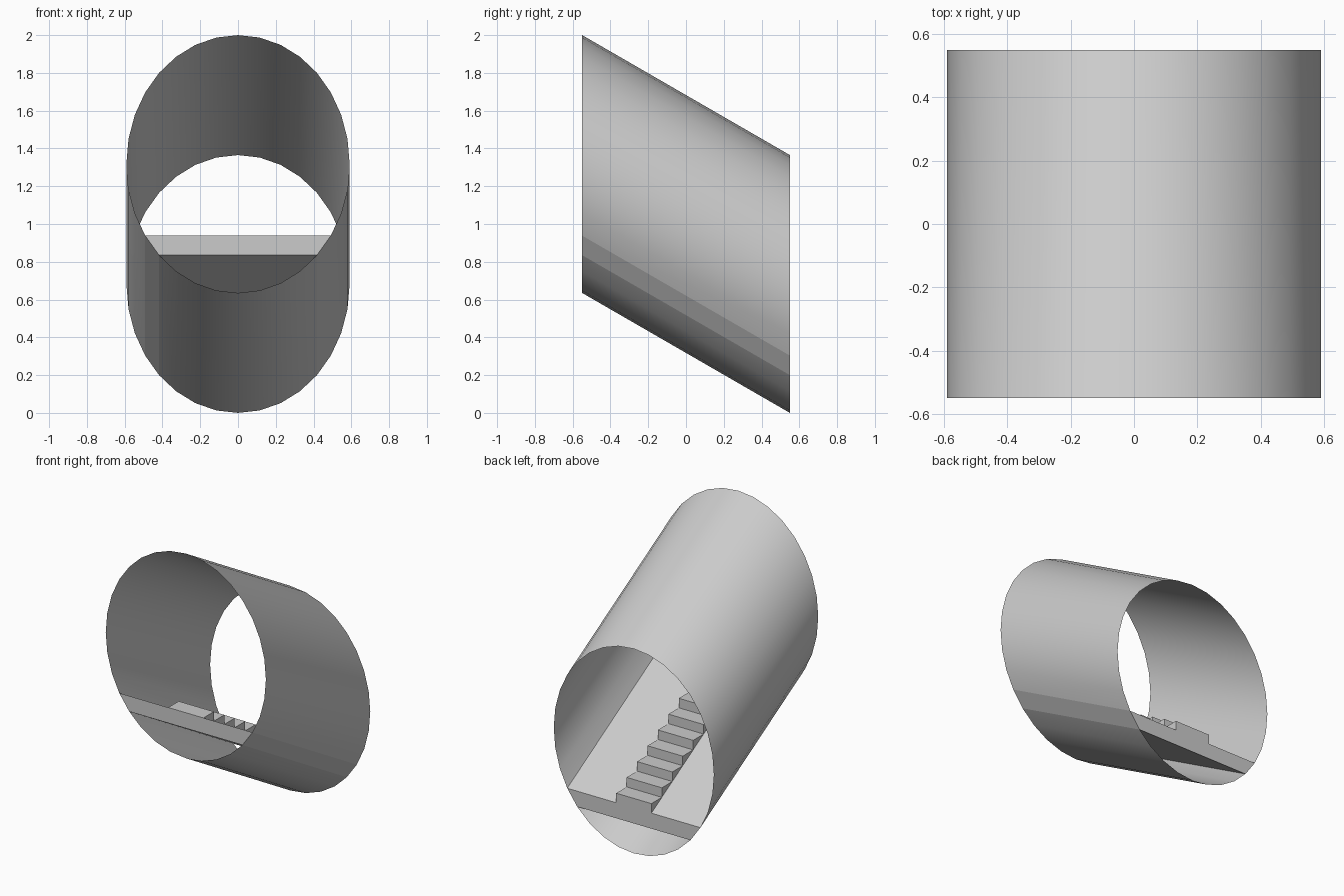
import bpy, bmesh
from math import sin, cos, pi, tan, radians

if "Cube" in bpy.data.objects:
    bpy.data.objects.remove(bpy.data.objects["Cube"])

SIDES = 32
Y = 0.55                                  # half depth
SLOPE = tan(radians(30))
RZ = (2 - 2 * Y * SLOPE) / 2              # upright half height of the cut ellipse
RX = RZ * cos(radians(30))                # true tube radius


def drop(y):
    """Height of the tube axis at depth y."""
    return 1 - y * SLOPE


def ring_point(i, y):
    a = 2 * pi * i / SIDES
    return (RX * cos(a), y, drop(y) + RZ * sin(a))


def make_object(name, bm, smooth=False):
    mesh = bpy.data.meshes.new(name)
    for f in bm.faces:
        f.smooth = smooth
    bm.to_mesh(mesh)
    bm.free()
    ob = bpy.data.objects.new(name, mesh)
    bpy.context.collection.objects.link(ob)
    return ob


def prism(bm, a, b):
    """Closed solid between two matching outlines."""
    va = [bm.verts.new(p) for p in a]
    vb = [bm.verts.new(p) for p in b]
    bm.faces.new(va)
    bm.faces.new(vb[::-1])
    n = len(a)
    for i in range(n):
        j = (i + 1) % n
        bm.faces.new((va[i], vb[i], vb[j], va[j]))
    bmesh.ops.recalc_face_normals(bm, faces=bm.faces)


# Tube shell, open at both ends; the floor's edges fill the two skipped facets
bm = bmesh.new()
front = [bm.verts.new(ring_point(i, -Y)) for i in range(SIDES)]
back = [bm.verts.new(ring_point(i, Y)) for i in range(SIDES)]
floor_ids = (-3, -4, 20, 19)              # ring corners of the floor slab
for i in range(SIDES):
    if i in (19, 28):
        continue
    j = (i + 1) % SIDES
    bm.faces.new((front[i], front[j], back[j], back[i]))
make_object("tunnel_shell", bm, smooth=True)

# Sloping floor slab spanning the tube
bm = bmesh.new()
prism(bm, [ring_point(i, -Y) for i in floor_ids], [ring_point(i, Y) for i in floor_ids])
make_object("floor_slab", bm)

# Central stair: level treads resting on the slope
STEPS, HALF_W = 10, 0.13
run = 2 * Y / STEPS
floor_z = RZ * sin(2 * pi * -3 / SIDES)
profile = [(-Y, drop(-Y) + floor_z)]
for k in range(STEPS):
    y = -Y + run * (k + 1)
    tread = drop(y - run) + floor_z
    profile.append((y, tread))
    profile.append((y, drop(y) + floor_z))
bm = bmesh.new()
for k in range(STEPS):
    a, b, c = profile[2 * k:2 * k + 3]
    prism(bm, [(-HALF_W, *p) for p in (a, b, c)], [(HALF_W, *p) for p in (a, b, c)])
make_object("stairs", bm)
